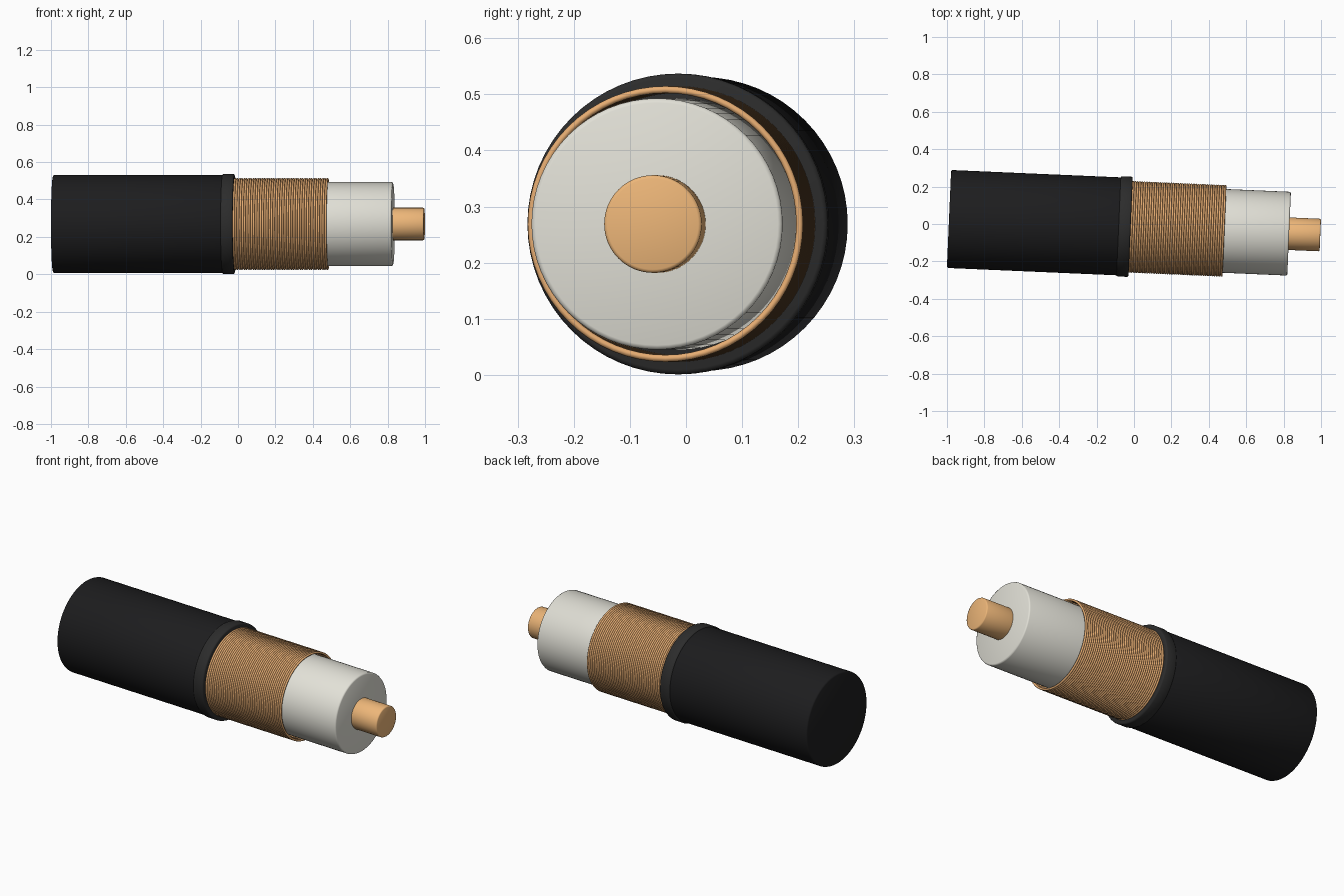
import bpy, bmesh, math
from mathutils import Matrix

if "Cube" in bpy.data.objects:
    bpy.data.objects.remove(bpy.data.objects["Cube"])

# cable axis: along x, turned slightly about z
AXIS = (Matrix.Translation((0, -0.016, 0.269))
        @ Matrix.Rotation(math.radians(-2.48), 4, 'Z'))


def material(name, rgb):
    m = bpy.data.materials.new(name)
    m.diffuse_color = (*rgb, 1)
    m.use_nodes = True
    m.node_tree.nodes["Principled BSDF"].inputs["Base Color"].default_value = m.diffuse_color
    return m


BLACK = material("black_rubber", (0.012, 0.012, 0.013))
DARK = material("dark_collar", (0.025, 0.025, 0.025))
WHITE = material("white_plastic", (0.76, 0.75, 0.68))
COPPER = material("copper", (0.80, 0.42, 0.17))
CORE = material("bright_copper", (0.85, 0.47, 0.19))


def lathe(name, profile, mat, closed=False, segs=64):
    """Revolve (distance along axis, radius) points around the cable axis."""
    bm = bmesh.new()
    rings = []
    for s, r in profile:
        rings.append([bm.verts.new((s, r * math.cos(2 * math.pi * i / segs),
                                    r * math.sin(2 * math.pi * i / segs)))
                      for i in range(segs)])
    pairs = list(zip(rings, rings[1:]))
    if closed:
        pairs.append((rings[-1], rings[0]))
    for a, b in pairs:
        for i in range(segs):
            j = (i + 1) % segs
            bm.faces.new((a[i], a[j], b[j], b[i]))
    if not closed:
        bm.faces.new(rings[0])
        bm.faces.new(rings[-1])
    bmesh.ops.recalc_face_normals(bm, faces=bm.faces)
    for f in bm.faces:
        f.smooth = True
    me = bpy.data.meshes.new(name)
    bm.to_mesh(me)
    bm.free()
    me.materials.append(mat)
    ob = bpy.data.objects.new(name, me)
    ob.matrix_world = AXIS
    bpy.context.collection.objects.link(ob)
    return ob


def rod(s0, s1, r, b):
    """Profile of a cylinder with small rounded edges."""
    k = b * 0.3
    return [(s0, r - b), (s0 + k, r - k), (s0 + b, r),
            (s1 - b, r), (s1 - k, r - k), (s1, r - b)]


# layers from outside to inside
lathe("outer_jacket", rod(-0.99, -0.03, 0.262, 0.008), BLACK)
lathe("jacket_collar", rod(-0.083, -0.018, 0.268, 0.008), DARK)
lathe("inner_insulation", rod(-0.10, 0.83, 0.224, 0.008), WHITE)
lathe("centre_conductor", rod(0.75, 0.997, 0.087, 0.006), CORE)

# shield: closely packed copper rings joined into one part
PITCH, MINOR, MAJOR, COUNT = 0.012, 0.0062, 0.2395, 43
bm = bmesh.new()
for n in range(COUNT):
    ring = lathe("ring", [(-0.026 + n * PITCH + MINOR * math.cos(a * math.pi / 4),
                           MAJOR + MINOR * math.sin(a * math.pi / 4))
                          for a in range(8)], COPPER, closed=True)
    bm.from_mesh(ring.data)
    bpy.data.meshes.remove(ring.data)
shield = bpy.data.meshes.new("copper_shield")
bm.to_mesh(shield)
bm.free()
shield.materials.append(COPPER)
shield_ob = bpy.data.objects.new("copper_shield", shield)
shield_ob.matrix_world = AXIS
bpy.context.collection.objects.link(shield_ob)
